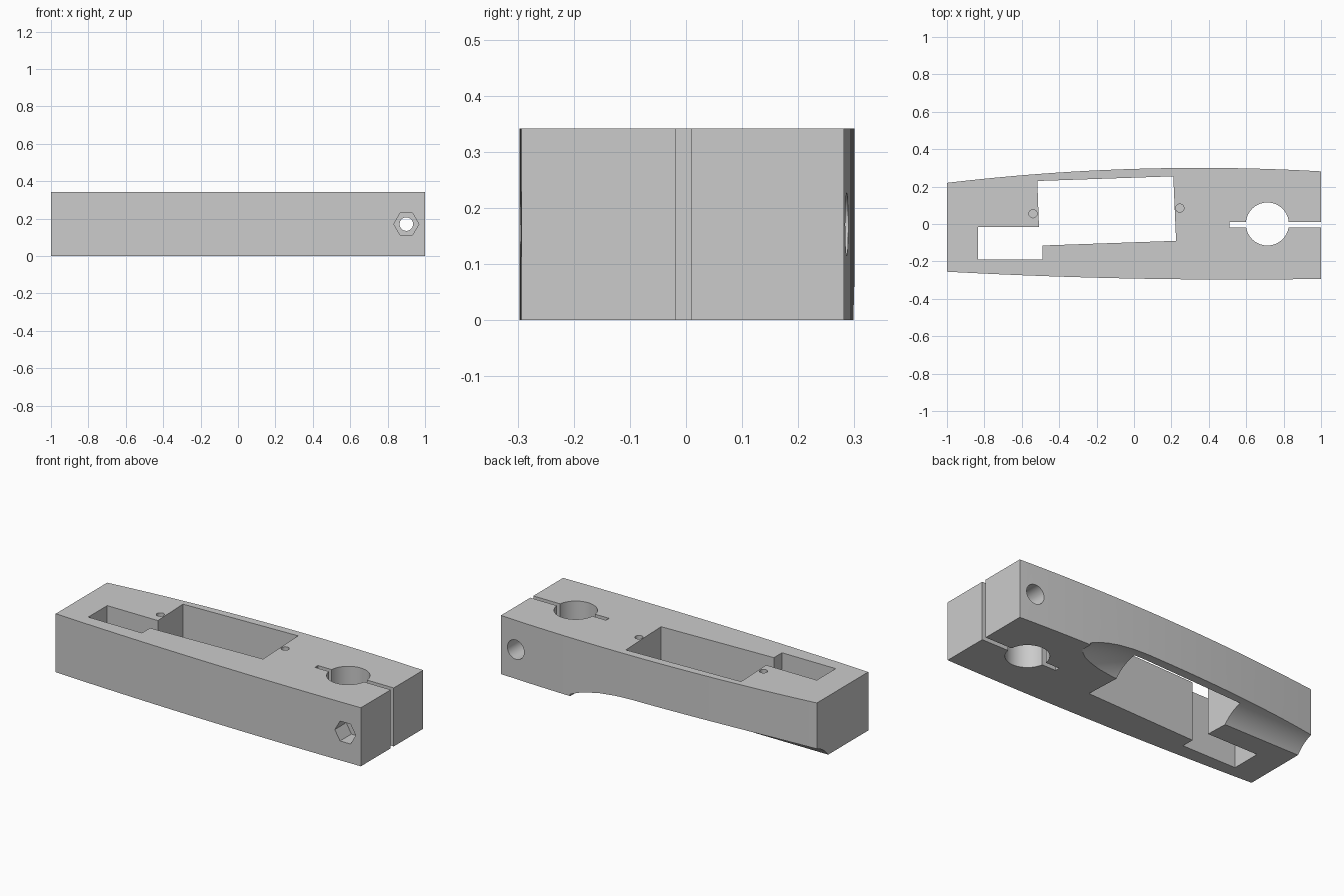
import bpy, bmesh, math
from mathutils import Matrix, Vector

cube = bpy.data.objects.get("Cube")
if cube:
    bpy.data.objects.remove(cube, do_unlink=True)

HEIGHT = 0.342
grey = bpy.data.materials.new("plain_grey")
grey.use_nodes = True
grey.diffuse_color = (0.6, 0.6, 0.6, 1)
grey.node_tree.nodes["Principled BSDF"].inputs["Base Color"].default_value = (0.6, 0.6, 0.6, 1)


def make_object(name, bm):
    bmesh.ops.recalc_face_normals(bm, faces=bm.faces)
    mesh = bpy.data.meshes.new(name)
    bm.to_mesh(mesh)
    bm.free()
    mesh.materials.append(grey)
    obj = bpy.data.objects.new(name, mesh)
    bpy.context.collection.objects.link(obj)
    return obj


def prism(name, outline, low, high):
    """Upright solid with the given plan outline."""
    bm = bmesh.new()
    face = bm.faces.new([bm.verts.new((x, y, low)) for x, y in outline])
    top = bmesh.ops.extrude_face_region(bm, geom=[face])["geom"]
    verts = [v for v in top if isinstance(v, bmesh.types.BMVert)]
    bmesh.ops.translate(bm, verts=verts, vec=(0, 0, high - low))
    return make_object(name, bm)


def rod(name, start, end, radius, sides=48):
    """Straight rod between two points; a six-sided one has corners along x."""
    start, end = Vector(start), Vector(end)
    bm = bmesh.new()
    bmesh.ops.create_cone(bm, cap_ends=True, segments=sides, radius1=radius,
                          radius2=radius, depth=(end - start).length)
    if abs((end - start).y) > 0.001:
        # corners of the hexagon point sideways
        bm.transform(Matrix.Rotation(math.radians(30), 4, "Z") if sides == 6 else Matrix())
        corner = max(bm.verts, key=lambda v: v.co.x).co
        bm.transform(Matrix.Rotation(-math.atan2(corner.y, corner.x), 4, "Z"))
        bm.transform(Matrix.Rotation(math.radians(90), 4, "X"))
    bm.transform(Matrix.Translation((start + end) / 2))
    return make_object(name, bm)


def lathe_along_x(name, profile, y, z, sides=96):
    """Closed solid of revolution from (x, radius) pairs."""
    bm = bmesh.new()
    rings = []
    for x, r in profile:
        angles = [math.tau * i / sides for i in range(sides)]
        rings.append([bm.verts.new((x, y + r * math.cos(a), z + r * math.sin(a))) for a in angles])
    for a, b in zip(rings, rings[1:]):
        for i in range(sides):
            j = (i + 1) % sides
            bm.faces.new((a[i], a[j], b[j], b[i]))
    bm.faces.new(rings[0])
    bm.faces.new(rings[-1])
    return make_object(name, bm)


# Body with gently bowed front and back
steps = [-1 + i / 12 for i in range(25)]
front = [(x, -0.297 + 0.0175 * (x - 0.55) ** 2) for x in steps]
back = [(x, 0.3 - 0.0439 * (x - 0.35) ** 2) for x in reversed(steps)]
body = prism("arm_body", front + back, 0, HEIGHT)

# Stepped pocket through the body
pocket = [(-0.517, 0.23), (0.21, 0.255), (0.225, -0.09), (-0.488, -0.115),
          (-0.488, -0.19), (-0.835, -0.19), (-0.835, -0.015), (-0.508, -0.015)]
cutters = [prism("pocket_cutter", pocket, -0.1, 0.5)]

# Clamp bore and slit
cutters.append(rod("bore_cutter", (0.713, 0, -0.1), (0.713, 0, 0.5), 0.115, 64))
slit = [(0.51, -0.018), (1.1, -0.018), (1.1, 0.01), (0.51, 0.01)]
cutters.append(prism("slit_cutter", slit, -0.1, 0.5))

# Clamp bolt hole, hexagonal nut seat in front and round head seat behind
cutters.append(rod("bolt_cutter", (0.9, -0.5, 0.171), (0.9, 0.5, 0.171), 0.036))
cutters.append(rod("nut_cutter", (0.9, -0.5, 0.171), (0.9, -0.19, 0.171), 0.067, 6))
cutters.append(rod("head_cutter", (0.9, 0.16, 0.171), (0.9, 0.5, 0.171), 0.056))

# Blind screw holes beside the pocket
for x, y in ((-0.54, 0.055), (0.245, 0.085)):
    cutters.append(rod("screw_cutter", (x, y, 0.14), (x, y, 0.5), 0.022, 24))

# Round scoop along the rear underside with a tapering end
scoop = [(-1.1, 0.223), (0.15, 0.223), (0.25, 0.219), (0.35, 0.207),
         (0.42, 0.192), (0.48, 0.175), (0.54, 0.15)]
cutters.append(lathe_along_x("scoop_cutter", scoop, 0.29, -0.138))

# Cut everything out, then drop the cutters
for cutter in cutters:
    cutter.hide_render = True
    mod = body.modifiers.new(cutter.name, "BOOLEAN")
    mod.operation = "DIFFERENCE"
    mod.solver = "EXACT"
    mod.object = cutter
bpy.context.view_layer.update()
result = bpy.data.meshes.new_from_object(body.evaluated_get(bpy.context.evaluated_depsgraph_get()))
body.modifiers.clear()
body.data = result
body.data.materials.clear()
body.data.materials.append(grey)
for cutter in cutters:
    bpy.data.objects.remove(cutter, do_unlink=True)

bpy.ops.object.select_all(action="DESELECT")
body.select_set(True)
bpy.context.view_layer.objects.active = body
bpy.ops.object.shade_smooth_by_angle(angle=math.radians(25))
